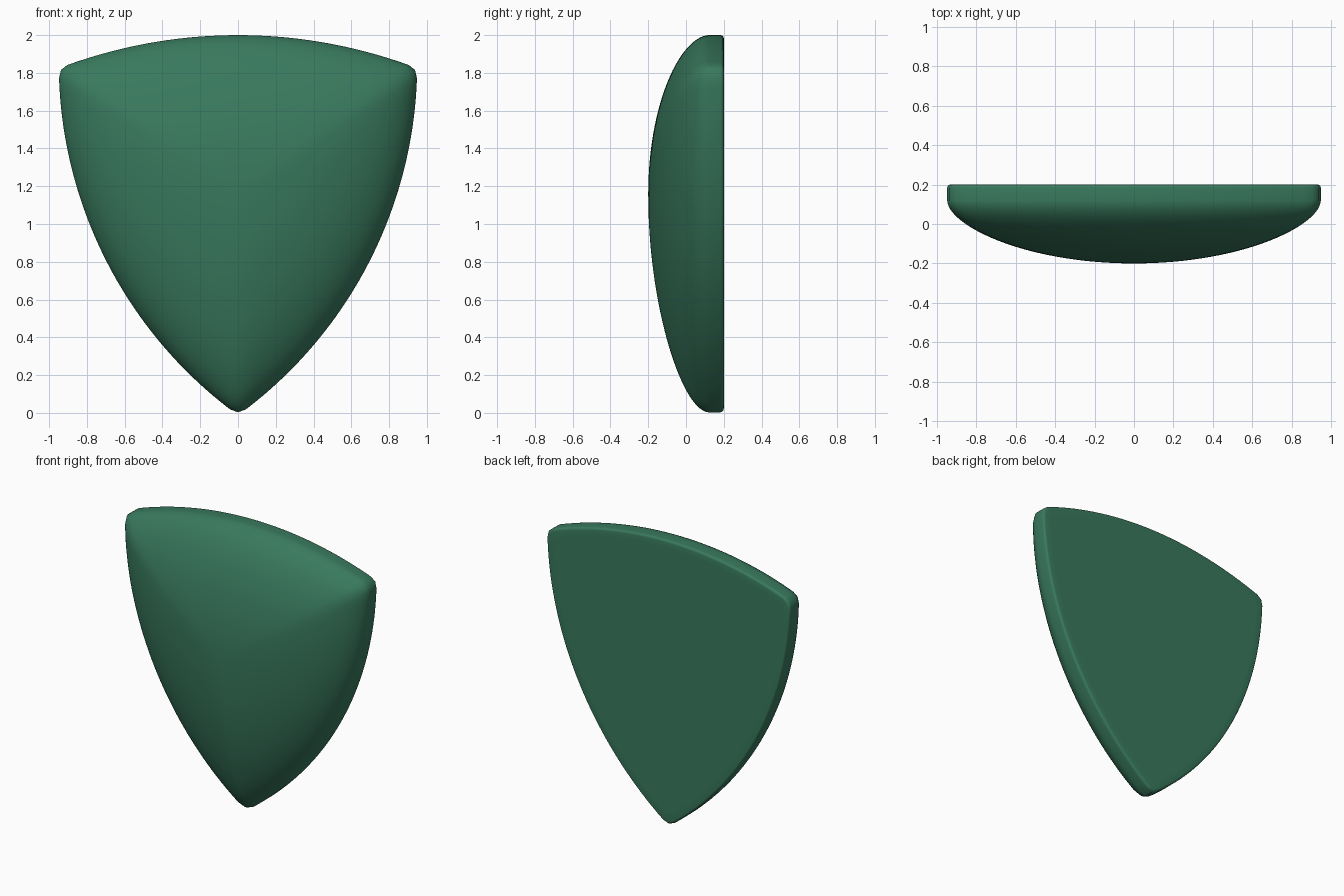
import bpy, bmesh, math
from mathutils import Vector

if "Cube" in bpy.data.objects:
    bpy.data.objects.remove(bpy.data.objects["Cube"])

CENTER = Vector((0, 1.16))
STEPS = 40


def arc(a, b, sag):
    """Circular arc from a to b bulging outward by sag (end point left out)."""
    a, b = Vector(a), Vector(b)
    d = b - a
    half = d.length / 2
    out = Vector((d.y, -d.x)).normalized()
    r = (half * half + sag * sag) / (2 * sag)
    mid = (a + b) / 2 - out * (r - sag)
    ang = math.asin(half / r)
    d.normalize()
    pts = []
    for i in range(STEPS):
        t = -ang + 2 * ang * i / STEPS
        pts.append(mid + d * (r * math.sin(t)) + out * (r * math.cos(t)))
    return pts


def soften(loop, times):
    """Round the corners of a closed loop."""
    n = len(loop)
    for _ in range(times):
        loop = [loop[i - 1] / 4 + loop[i] / 2 + loop[(i + 1) % n] / 4 for i in range(n)]
    return loop


# Outline: pointed base, two bowed sides, gently arched top
tip, right, left = (0, -0.013), (0.949, 1.825), (-0.949, 1.825)
outline = soften(arc(tip, right, 0.245) + arc(right, left, 0.175) + arc(left, tip, 0.245), 1)
inner = soften(outline, 40)

# Rings from the flat back, round the rim, then over the domed front
rings = []
bevel = 0.018
rings.append([(CENTER + (p - CENTER) * 0.93, 0.2) for p in outline])
for k in range(5):
    a = math.pi / 2 * k / 4
    s = 1 - bevel * (1 - math.sin(a))
    y = 0.2 - bevel * (1 - math.cos(a))
    rings.append([(CENTER + (p - CENTER) * s, y) for p in outline])
LEVELS = 28
for k in range(LEVELS, 0, -1):
    a = math.pi / 2 * k / LEVELS
    t = math.sin(a)
    y = 0.12 - 0.32 * max(math.cos(a), 0) ** 1.1
    w = t * t
    rings.append([(CENTER + (q.lerp(p, w) - CENTER) * t, y) for p, q in zip(outline, inner)])

bm = bmesh.new()
loops = [[bm.verts.new((p.x, y, p.y)) for p, y in ring] for ring in rings]
n = len(outline)
for r0, r1 in zip(loops, loops[1:]):
    for i in range(n):
        j = (i + 1) % n
        bm.faces.new((r0[i], r0[j], r1[j], r1[i]))
bm.faces.new(loops[0])
apex = bm.verts.new((0, -0.2, CENTER.y))
for i in range(n):
    bm.faces.new((loops[-1][i], loops[-1][(i + 1) % n], apex))
bmesh.ops.recalc_face_normals(bm, faces=bm.faces)

mesh = bpy.data.meshes.new("shield_body")
bm.to_mesh(mesh)
bm.free()
body = bpy.data.objects.new("shield_body", mesh)
bpy.context.collection.objects.link(body)

# Green finish
green = bpy.data.materials.new("green")
green.diffuse_color = (0.04, 0.19, 0.11, 1)
green.use_nodes = True
green.node_tree.nodes["Principled BSDF"].inputs["Base Color"].default_value = green.diffuse_color
mesh.materials.append(green)

bpy.context.view_layer.objects.active = body
body.select_set(True)
bpy.ops.object.shade_smooth_by_angle(angle=math.radians(40))
